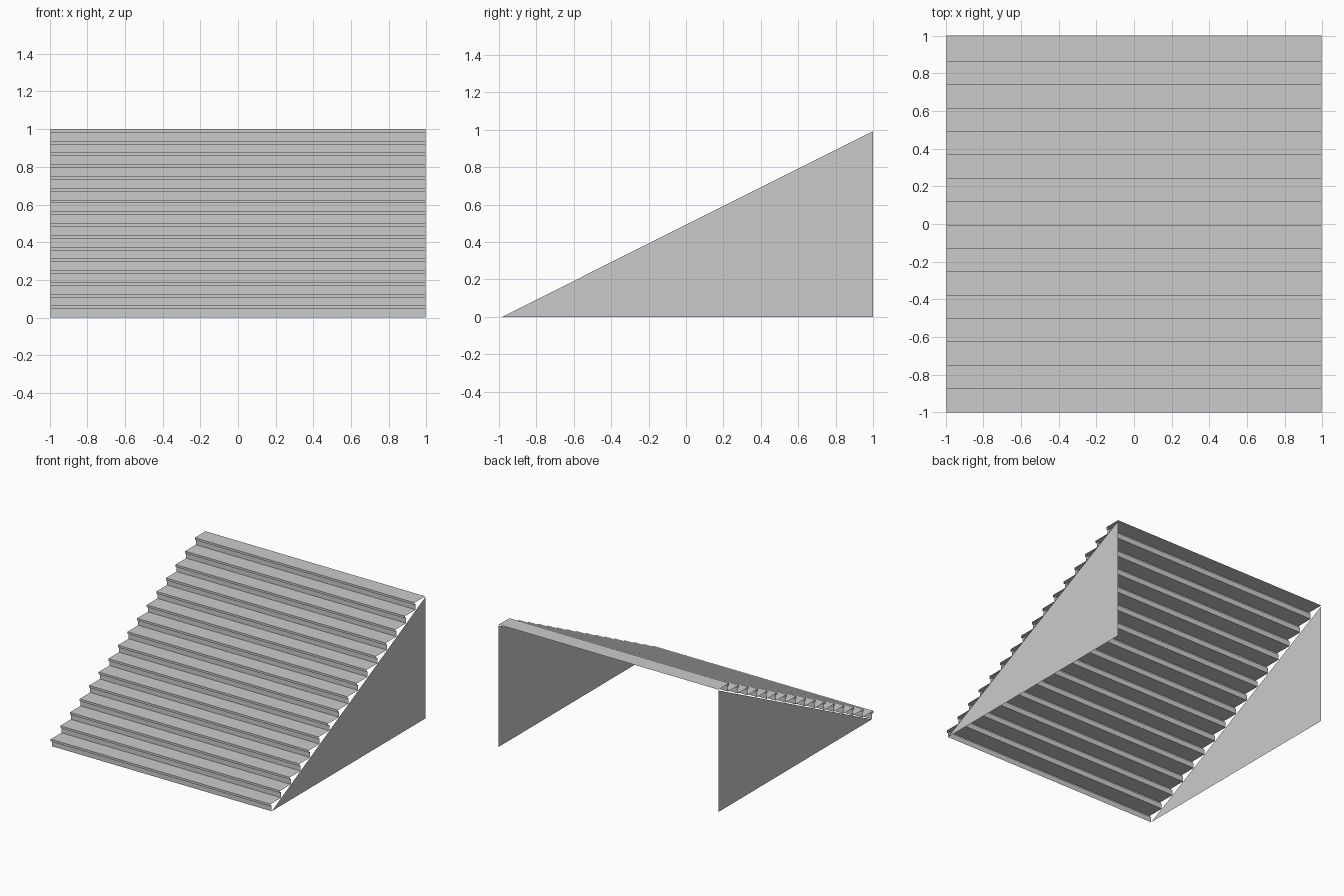
import bpy
import bmesh

if "Cube" in bpy.data.objects:
    bpy.data.objects.remove(bpy.data.objects["Cube"], do_unlink=True)

STEPS = 16
HALF = 0.995          # half width
NOSE = 0.014          # overhang of each tread
LIP = 0.018           # height of the nosing
RISE = 1 / STEPS
RUN = (2 - NOSE) / STEPS

grey = bpy.data.materials.new("plain grey")
grey.use_nodes = True
colour = (0.6, 0.6, 0.6, 1)
grey.diffuse_color = colour
grey.node_tree.nodes["Principled BSDF"].inputs["Base Color"].default_value = colour


def make_object(name, bm):
    mesh = bpy.data.meshes.new(name)
    bm.to_mesh(mesh)
    bm.free()
    mesh.materials.append(grey)
    obj = bpy.data.objects.new(name, mesh)
    bpy.context.collection.objects.link(obj)
    return obj


# Stair sheet: riser, nosing underside, lip and tread, swept across the width
profile = [(-1 + NOSE, 0)]
for i in range(STEPS):
    front = -1 + i * RUN
    top = (i + 1) * RISE
    profile += [(front + NOSE, top - LIP), (front, top - LIP),
                (front, top), (front + RUN + NOSE, top)]

bm = bmesh.new()
rows = [[bm.verts.new((x, y, z)) for y, z in profile] for x in (-HALF, HALF)]
for j in range(len(profile) - 1):
    bm.faces.new((rows[0][j], rows[1][j], rows[1][j + 1], rows[0][j + 1]))
make_object("stair_treads", bm)

# Thin triangular side walls under the steps
for name, side in (("left_wall", 1), ("right_wall", -1)):
    bm = bmesh.new()
    corners = [(-0.983, 0), (1, 0), (1, 0.993)]
    verts = [bm.verts.new((side * HALF, y, z)) for y, z in corners]
    bm.faces.new(verts if side > 0 else verts[::-1])
    make_object(name, bm)
